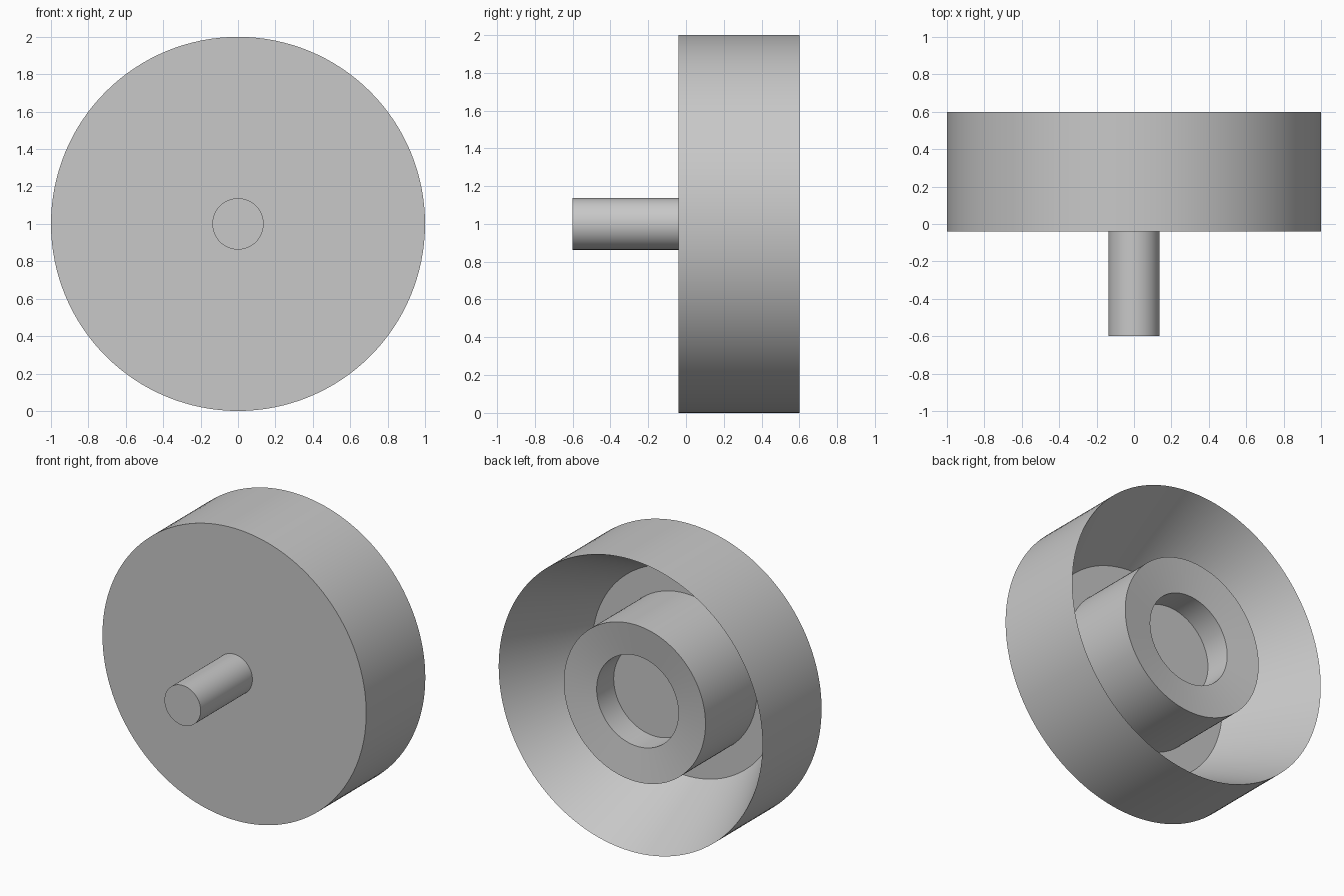
import bpy, bmesh, math

cube = bpy.data.objects.get("Cube")
if cube:
    bpy.data.objects.remove(cube, do_unlink=True)

SEGMENTS = 128
AXIS_HEIGHT = 1.0

# Single plain grey
grey = bpy.data.materials.new("plain_grey")
grey.use_nodes = True
colour = (0.58, 0.58, 0.58, 1)
grey.diffuse_color = colour
bsdf = next(n for n in grey.node_tree.nodes if n.type == 'BSDF_PRINCIPLED')
bsdf.inputs["Base Color"].default_value = colour


def lathe(name, profile):
    """Revolve (radius, y) points, listed front to back, around the y axis."""
    bm = bmesh.new()
    rings = []
    for radius, y in profile:
        if radius == 0:
            rings.append([bm.verts.new((0, y, AXIS_HEIGHT))] * SEGMENTS)
            continue
        angles = [math.tau * k / SEGMENTS for k in range(SEGMENTS)]
        rings.append([bm.verts.new((radius * math.cos(a), y,
                                    AXIS_HEIGHT + radius * math.sin(a)))
                      for a in angles])
    for a, b in zip(rings, rings[1:]):
        for k in range(SEGMENTS):
            n = (k + 1) % SEGMENTS
            corners = dict.fromkeys((a[k], b[k], b[n], a[n]))
            bm.faces.new(list(corners))
    mesh = bpy.data.meshes.new(name)
    bm.to_mesh(mesh)
    bm.free()
    mesh.materials.append(grey)
    obj = bpy.data.objects.new(name, mesh)
    bpy.context.collection.objects.link(obj)
    bpy.ops.object.select_all(action='DESELECT')
    obj.select_set(True)
    bpy.context.view_layer.objects.active = obj
    bpy.ops.object.shade_smooth_by_angle(angle=math.radians(30))
    return obj


SHAFT, HUB, BORE = 0.137, 0.537, 0.31
FRONT, FLOOR, BACK = -0.04, 0.0, 0.6

# Solid pin on the front
lathe("front_shaft", [(0, -BACK), (SHAFT, -BACK), (SHAFT, FRONT)])

# Dish: flat front, straight rim, flared inner wall down to a recessed floor
lathe("dish_shell", [(SHAFT, FRONT), (1, FRONT), (1, BACK), (0.71, FLOOR), (HUB, FLOOR)])

# Hub in the dish: slightly coned end face with a blind bore
lathe("rear_hub", [(HUB, FLOOR), (HUB, 0.556), (BORE, 0.525), (BORE, 0.34), (0, 0.34)])
